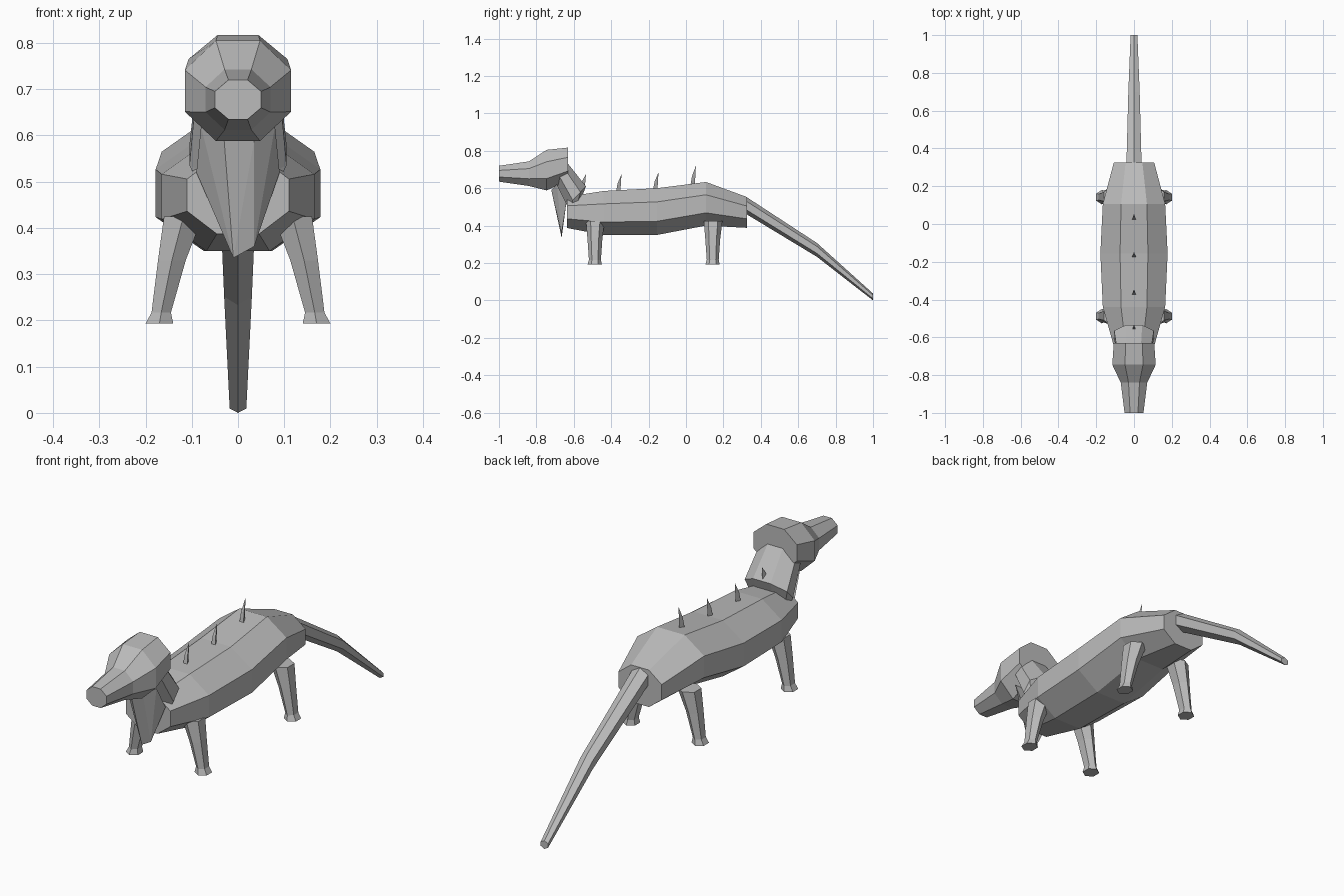
import bpy, bmesh
from math import sin, cos, pi

cube = bpy.data.objects.get("Cube")
if cube:
    bpy.data.objects.remove(cube, do_unlink=True)

GREY = (0.5, 0.5, 0.5, 1)
mat = bpy.data.materials.new("plain grey")
mat.use_nodes = True
mat.diffuse_color = GREY
mat.node_tree.nodes["Principled BSDF"].inputs["Base Color"].default_value = GREY


def finish(bm, name):
    bmesh.ops.recalc_face_normals(bm, faces=bm.faces[:])
    me = bpy.data.meshes.new(name)
    bm.to_mesh(me)
    bm.free()
    me.materials.append(mat)
    ob = bpy.data.objects.new(name, me)
    bpy.context.collection.objects.link(ob)
    return ob


def loft(name, rings, n=8):
    """Rings are (x, y, z, half width, vy, vz); (vy, vz) is the half depth vector."""
    bm = bmesh.new()
    angles = [pi / n + 2 * pi * i / n for i in range(n)]
    mu = max(cos(a) for a in angles)
    mv = max(sin(a) for a in angles)
    loops = []
    for x, y, z, w, vy, vz in rings:
        loops.append([bm.verts.new((x + w * cos(a) / mu,
                                    y + vy * sin(a) / mv,
                                    z + vz * sin(a) / mv)) for a in angles])
    for a, b in zip(loops, loops[1:]):
        for i in range(n):
            j = (i + 1) % n
            bm.faces.new((a[i], a[j], b[j], b[i]))
    bm.faces.new(loops[0])
    bm.faces.new(loops[-1])
    return finish(bm, name)


def hull(name, points):
    bm = bmesh.new()
    for p in points:
        bm.verts.new(p)
    res = bmesh.ops.convex_hull(bm, input=bm.verts[:])
    bmesh.ops.delete(bm, geom=[v for v in res["geom_interior"]
                               if isinstance(v, bmesh.types.BMVert)], context='VERTS')
    return finish(bm, name)


def upright(sections):
    """Sections (y, bottom, top, half width) facing along y."""
    return [(0, y, (lo + hi) / 2, w, 0, (hi - lo) / 2) for y, lo, hi, w in sections]


def tilted(sections):
    """Sections (back y, back z, front y, front z, half width)."""
    return [(0, (by + fy) / 2, (bz + fz) / 2, w, (by - fy) / 2, (bz - fz) / 2)
            for by, bz, fy, fz, w in sections]


# Trunk, head and tail
loft("body", upright([(-0.635, 0.387, 0.555, 0.11), (-0.44, 0.35, 0.585, 0.165),
                      (-0.155, 0.35, 0.60, 0.178), (0.107, 0.40, 0.633, 0.165),
                      (0.325, 0.388, 0.553, 0.107)]))
loft("head", upright([(-1.0, 0.635, 0.72, 0.05), (-0.84, 0.612, 0.743, 0.07),
                      (-0.745, 0.588, 0.805, 0.115), (-0.63, 0.64, 0.817, 0.107)]))
loft("tail", upright([(0.32, 0.463, 0.555, 0.04), (0.70, 0.233, 0.307, 0.03),
                      (1.0, 0.0, 0.037, 0.018)]), 6)

# Neck, flaring to a collar above the shoulders
loft("neck", tilted([(-0.65, 0.755, -0.73, 0.70, 0.088),
                     (-0.535, 0.61, -0.635, 0.505, 0.105),
                     (-0.57, 0.515, -0.62, 0.47, 0.08)]))

# Pointed throat flap
hull("throat_flap", [(-0.09, -0.64, 0.52), (0.09, -0.64, 0.52),
                     (-0.08, -0.69, 0.62), (0.08, -0.69, 0.62),
                     (-0.03, -0.72, 0.59), (0.035, -0.72, 0.59),
                     (-0.01, -0.665, 0.335), (0.035, -0.665, 0.36)])

# Legs, splayed outwards with flared feet
for side, sx in (("left", 1), ("right", -1)):
    for end, y in (("front", -0.485), ("rear", 0.145)):
        loft(f"{end}_{side}_leg", [
            (sx * 0.118, y, 0.425, 0.042, 0.05, 0),
            (sx * 0.143, y - 0.002, 0.33, 0.03, 0.04, 0),
            (sx * 0.166, y - 0.002, 0.217, 0.021, 0.032, 0),
            (sx * 0.170, y - 0.003, 0.193, 0.030, 0.038, 0)], 6)

# Curved spines along the back
for i, (y, base, tip) in enumerate([(-0.535, 0.60, 0.675), (-0.345, 0.575, 0.675),
                                    (-0.147, 0.585, 0.685), (0.053, 0.61, 0.72)]):
    mid = (base + tip) / 2
    hull(f"back_spine_{i + 1}", [
        (-0.011, y - 0.03, base), (0.011, y - 0.03, base), (0, y - 0.006, base),
        (-0.007, y - 0.021, mid), (0.007, y - 0.021, mid), (0, y - 0.004, mid),
        (0, y, tip)])
